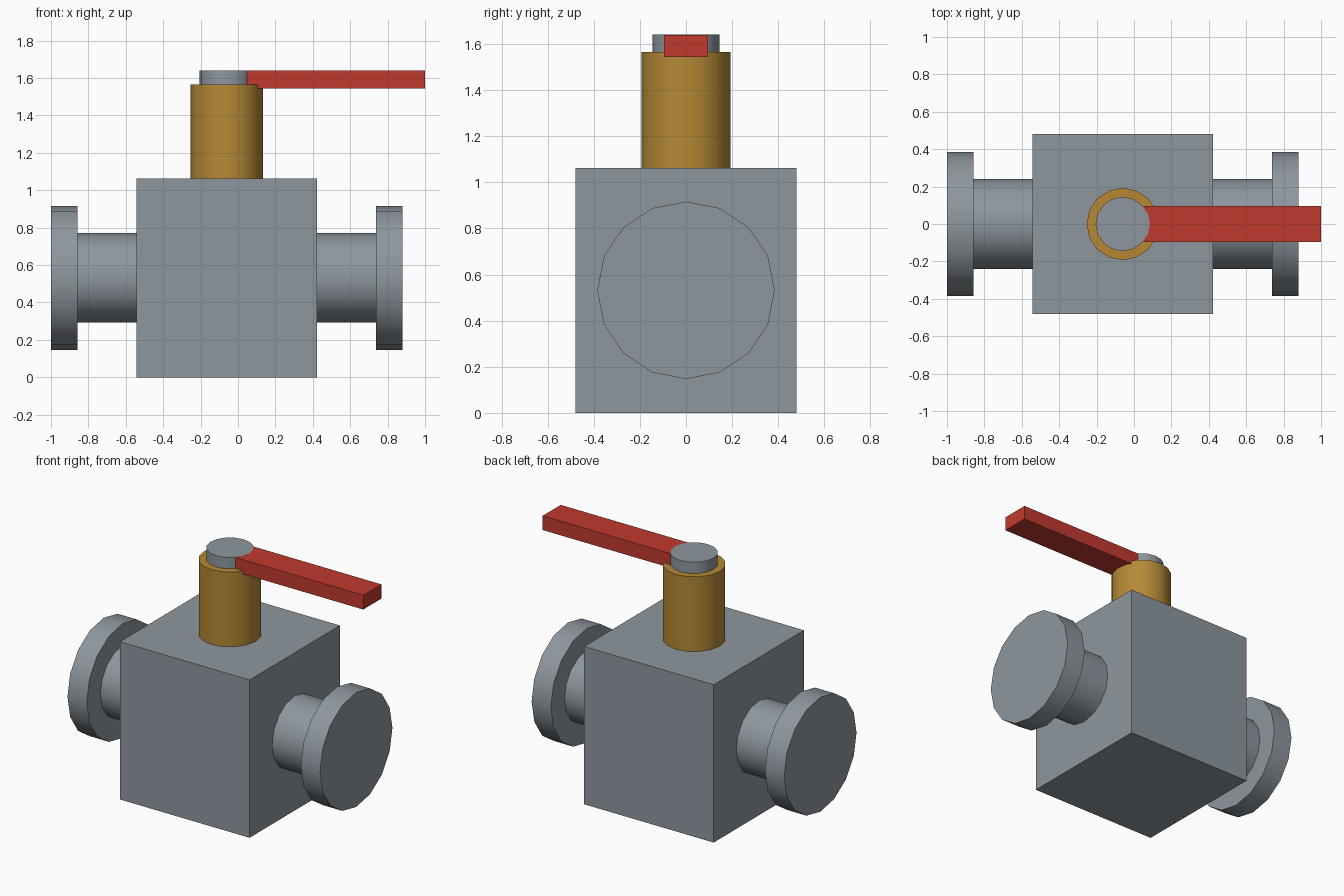
import bpy
from math import pi, radians

if "Cube" in bpy.data.objects:
    bpy.data.objects.remove(bpy.data.objects["Cube"])

CX = -0.06    # valve centre line in x
AXIS_Z = 0.532  # height of the pipe axis


def material(name, rgb):
    mat = bpy.data.materials.new(name)
    mat.diffuse_color = (*rgb, 1)
    mat.use_nodes = True
    mat.node_tree.nodes["Principled BSDF"].inputs["Base Color"].default_value = mat.diffuse_color
    return mat


steel = material("steel", (0.27, 0.31, 0.345))
brass = material("brass", (0.46, 0.25, 0.036))
red = material("red_paint", (0.53, 0.042, 0.028))


def finish(name, mat):
    obj = bpy.context.object
    obj.name = name
    obj.data.materials.append(mat)
    return obj


def box(name, x, y, z, mat=steel):
    bpy.ops.mesh.primitive_cube_add(
        size=1, location=[(a + b) / 2 for a, b in (x, y, z)])
    bpy.context.object.scale = [b - a for a, b in (x, y, z)]
    bpy.ops.object.transform_apply(location=False, rotation=False, scale=True)
    return finish(name, mat)


def cylinder(name, radius, start, end, along_x=False, mat=steel):
    mid = (start + end) / 2
    bpy.ops.mesh.primitive_cylinder_add(
        vertices=16, radius=radius, depth=end - start,
        location=(mid, 0, AXIS_Z) if along_x else (CX, 0, mid),
        rotation=(0, pi / 2, 0) if along_x else (0, 0, 0))
    bpy.ops.object.shade_smooth_by_angle(angle=radians(30))
    return finish(name, mat)


# Valve body
box("valve_body", (CX - 0.482, CX + 0.482), (-0.48, 0.48), (0, 1.062))

# Pipe necks and end flanges on both sides
for side, sign in (("left", -1), ("right", 1)):
    def span(a, b):
        return sorted((CX + sign * a, CX + sign * b))
    cylinder(side + "_neck", 0.24, *span(0.47, 0.80), along_x=True)
    cylinder(side + "_flange", 0.385, *span(0.797, 0.94), along_x=True)

# Brass bonnet, stem cap and lever
cylinder("bonnet", 0.193, 1.05, 1.565, mat=brass)
cylinder("stem_cap", 0.145, 1.50, 1.641)
box("lever_handle", (-0.156, 1.0), (-0.096, 0.096), (1.544, 1.640), red)
